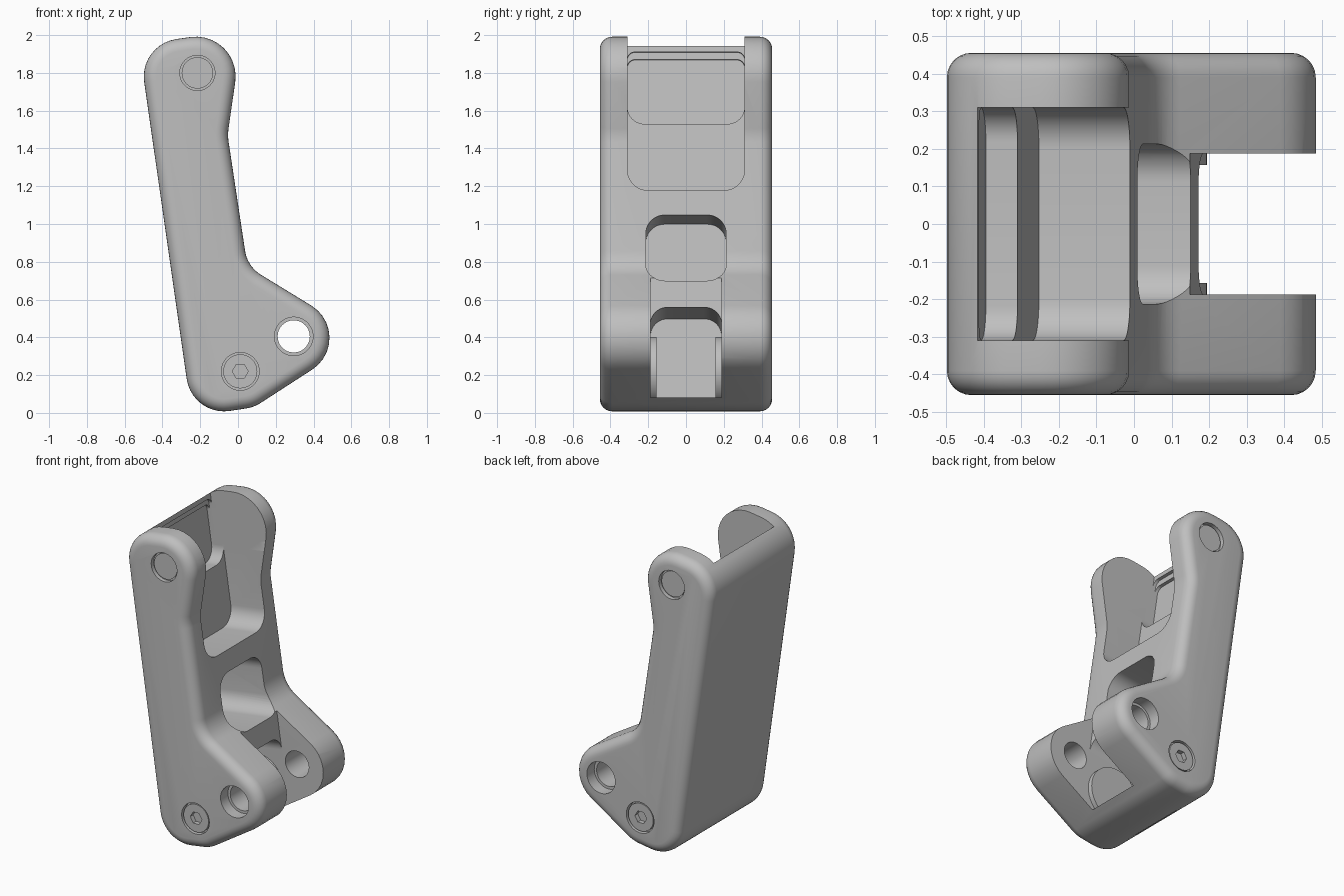
import bpy, bmesh, math
from mathutils import Vector, Matrix

if "Cube" in bpy.data.objects:
    bpy.data.objects.remove(bpy.data.objects["Cube"])

grey = bpy.data.materials.new("satin grey")
grey.use_nodes = True
colour = (0.52, 0.52, 0.52, 1)
grey.diffuse_color = colour
grey.node_tree.nodes["Principled BSDF"].inputs["Base Color"].default_value = colour


def rounded(corners, steps=10):
    """Outline with a fillet of radius r at each corner (a, b, r)."""
    out = []
    for i, (a, b, r) in enumerate(corners):
        p = Vector((a, b))
        d0 = (Vector(corners[i - 1][:2]) - p).normalized()
        d1 = (Vector(corners[(i + 1) % len(corners)][:2]) - p).normalized()
        if r == 0:
            out.append(p)
            continue
        half = d0.angle(d1) / 2
        centre = p + (d0 + d1).normalized() * (r / math.sin(half))
        start = (p + d0 * (r / math.tan(half)) - centre).normalized()
        end = (p + d1 * (r / math.tan(half)) - centre).normalized()
        for k in range(steps + 1):
            out.append(centre + start.slerp(end, k / steps).normalized() * r)
    return out


def solid(name, ring, depth, bevel=0.0):
    """Extrude a ring of 3D points along depth, optionally rounding both rims."""
    bm = bmesh.new()
    lower = bm.faces.new([bm.verts.new(p) for p in ring])
    ext = bmesh.ops.extrude_face_region(bm, geom=[lower], use_keep_orig=True)
    new = [g for g in ext["geom"] if isinstance(g, bmesh.types.BMVert)]
    bmesh.ops.translate(bm, verts=new, vec=depth)
    bmesh.ops.recalc_face_normals(bm, faces=bm.faces)
    if bevel:
        rims = {e for f in bm.faces if len(f.verts) > 4 for e in f.edges}
        bmesh.ops.bevel(bm, geom=list(rims), offset=bevel, segments=6,
                        profile=0.5, affect='EDGES', clamp_overlap=False)
    mesh = bpy.data.meshes.new(name)
    bm.to_mesh(mesh)
    bm.free()
    mesh.materials.append(grey)
    ob = bpy.data.objects.new(name, mesh)
    bpy.context.collection.objects.link(ob)
    return ob


def disc(name, x, z, r, y0, y1, sides=48):
    ring = [(x + r * math.cos(math.tau * k / sides), y0,
             z + r * math.sin(math.tau * k / sides)) for k in range(sides)]
    return solid(name, ring, Vector((0, y1 - y0, 0)))


def cut(target, cutter):
    cutter.hide_render = True
    mod = target.modifiers.new("cut", 'BOOLEAN')
    mod.operation, mod.solver, mod.object = 'DIFFERENCE', 'EXACT', cutter
    bpy.context.view_layer.objects.active = target
    bpy.ops.object.modifier_apply(modifier=mod.name)
    bpy.data.objects.remove(cutter)


# Tilted frame of the arm: u runs from its back face forward, v runs up it
tilt = Matrix.Translation((-0.243, 0, -0.02)) @ Matrix.Rotation(-math.atan(0.148), 4, 'Y')


def pocket(half_width, u0, v0, v1, r_low=0.0, r_high=0.0):
    w = half_width
    ring = rounded([(-w, v0, r_low), (w, v0, r_low), (w, v1, r_high), (-w, v1, r_high)])
    ob = solid("pocket_cutter", [(u0, a, b) for a, b in ring], Vector((1.5, 0, 0)))
    ob.data.transform(tilt)
    return ob


# Lever body
HALF = 0.456
outline = rounded([(-0.243, -0.02, 0.2), (0.085, 0.03, 0.2), (0.66, 0.402, 0.2),
                   (0.05, 0.775, 0.18), (-0.055, 1.47, 0.25),
                   (0.025, 2.03, 0.21), (-0.525, 1.95, 0.2)])
body = solid("lever_body", [(a, -HALF, b) for a, b in outline],
             Vector((0, 2 * HALF, 0)), bevel=0.065)

# Upper channel with stepped lip and ledge
cut(body, pocket(0.31, 0.16, 1.151, 2.4, 0.11))
cut(body, pocket(0.31, 0.115, 1.543, 2.4, 0.09))
cut(body, pocket(0.31, 0.095, 1.543, 1.935, 0.09, 0.04))
cut(body, pocket(0.31, 0.075, 1.543, 1.897, 0.09, 0.04))

# Middle window and lower fork
cut(body, pocket(0.213, 0.075, 0.654, 1.019, 0.1, 0.1))
cut(body, pocket(0.188, 0.495, -0.5, 1.1))
cut(body, pocket(0.188, 0.075, 0.04, 0.512, 0, 0.09))

PIN, EYE, SCREW = (-0.215, 1.8), (0.295, 0.405), (0.012, 0.22)
cut(body, disc("eye_cutter", *EYE, 0.085, -1, 1))
for side in (-1, 1):
    # Recesses on the outer faces
    cut(body, disc("pin_cutter", *PIN, 0.093, side * 0.43, side * 0.6))
    cut(body, disc("eye_counterbore", *EYE, 0.102, side * 0.38, side * 0.6))
    cut(body, disc("screw_cutter", *SCREW, 0.1, side * 0.42, side * 0.6))

for end, side in (("front", -1), ("back", 1)):
    # Pin ends, screws with hex sockets, and inner bosses
    disc(f"pin_{end}", *PIN, 0.083, side * 0.41, side * 0.44)
    screw = disc(f"screw_{end}", *SCREW, 0.09, side * 0.40, side * 0.45)
    cut(screw, disc("hex_cutter", *SCREW, 0.042, side * 0.42, side * 0.6, 6))
    disc(f"boss_{end}", *SCREW, 0.183, side * 0.157, side * 0.2)

# Smooth shading with crisp edges
for ob in bpy.context.scene.objects:
    if ob.type == 'MESH':
        bpy.ops.object.select_all(action='DESELECT')
        ob.select_set(True)
        bpy.context.view_layer.objects.active = ob
        bpy.ops.object.shade_smooth_by_angle(angle=math.radians(30))
